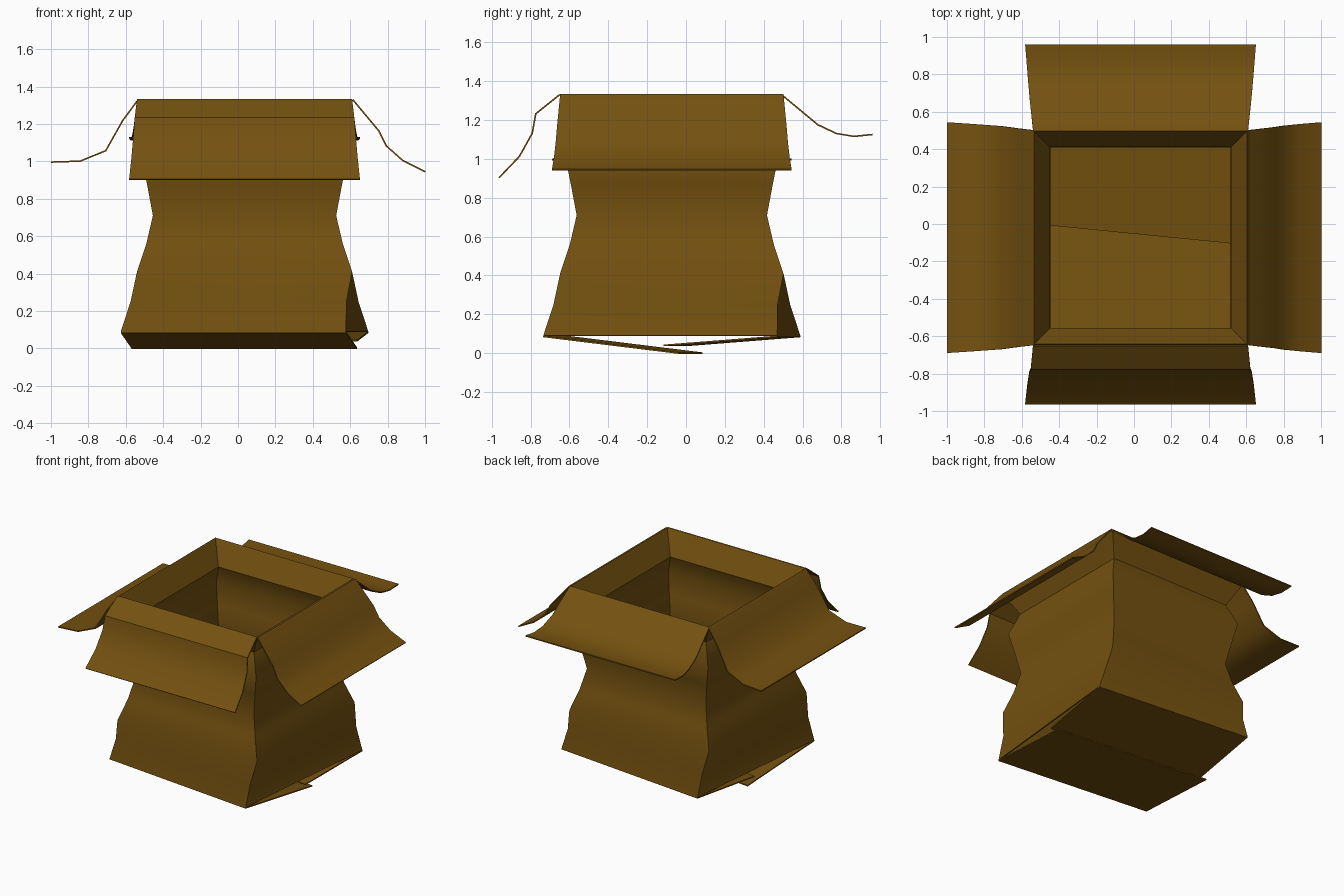
import bpy, bmesh, math
from mathutils import Vector

if "Cube" in bpy.data.objects:
    bpy.data.objects.remove(bpy.data.objects["Cube"])

CX, CY, T = 0.035, -0.073, 0.008   # box axis and card thickness

card = bpy.data.materials.new("brown cardboard")
card.diffuse_color = (0.175, 0.082, 0.005, 1)
card.use_nodes = True
card.node_tree.nodes["Principled BSDF"].inputs["Base Color"].default_value = card.diffuse_color


def sheet(name, rows, closed=False):
    """Loft rows of points into a thin cardboard sheet."""
    bm = bmesh.new()
    vs = [[bm.verts.new(p) for p in row] for row in rows]
    n = len(rows[0])
    for a, b in zip(vs, vs[1:]):
        for i in range(n if closed else n - 1):
            j = (i + 1) % n
            bm.faces.new((a[i], a[j], b[j], b[i]))
    bm.normal_update()
    bmesh.ops.solidify(bm, geom=bm.faces[:], thickness=T)
    bmesh.ops.recalc_face_normals(bm, faces=bm.faces[:])
    me = bpy.data.meshes.new(name)
    bm.to_mesh(me)
    bm.free()
    me.materials.append(card)
    ob = bpy.data.objects.new(name, me)
    bpy.context.collection.objects.link(ob)
    bpy.ops.object.select_all(action='DESELECT')
    ob.select_set(True)
    bpy.context.view_layer.objects.active = ob
    bpy.ops.object.shade_smooth_by_angle(angle=math.radians(40))
    return ob


def ring(half, z, twist):
    """Square ring: front left, front right, back right, back left."""
    c, s = math.cos(math.radians(-twist)), math.sin(math.radians(-twist))
    return [Vector((CX + half * (x * c - y * s), CY + half * (x * s + y * c), z))
            for x, y in ((-1, -1), (1, -1), (1, 1), (-1, 1))]


# Pinched body, twisted at the foot (half width, height, twist)
body = [(0.605, 0.09, 5.66), (0.578, 0.25, 3.2), (0.575, 0.41, 0), (0.525, 0.56, 0),
        (0.49, 0.71, 0), (0.52, 0.87, 0), (0.55, 1.02, 0), (0.493, 1.17, 0),
        (0.575, 1.328, 0)]
rings = [ring(*r) for r in body]
sheet("box_body", rings, closed=True)


# Four bent top flaps, flaring slightly towards the free edge
def top_flap(name, axis, profile):
    pts = [Vector(p) for p in profile]
    steps = [0.0]
    for a, b in zip(pts, pts[1:]):
        steps.append(steps[-1] + (b - a).length)
    mid = CY if axis == 'x' else CX
    rows = []
    for (o, z), d in zip(profile, steps):
        w = 0.575 + 0.042 * d / steps[-1]
        rows.append([(o, mid + k * w, z) if axis == 'x' else (mid + k * w, o, z)
                     for k in (-1, 1)])
    sheet(name, rows)


top_flap("front_flap", 'y', [(-0.648, 1.328), (-0.77, 1.23), (-0.788, 1.13), (-0.855, 1.01), (-0.96, 0.90)])
top_flap("back_flap", 'y', [(0.502, 1.328), (0.68, 1.18), (0.775, 1.135), (0.865, 1.12), (0.96, 1.13)])
top_flap("left_flap", 'x', [(-0.54, 1.328), (-0.62, 1.22), (-0.71, 1.06), (-0.845, 1.005), (-1.0, 1.0)])
top_flap("right_flap", 'x', [(0.61, 1.328), (0.75, 1.16), (0.79, 1.08), (0.88, 1.0), (1.0, 0.94)])

# Two overlapping bottom flaps hinged on the foot of the body
fl, fr, br, bl = rings[0]
sheet("front_bottom_flap", [[fl, fr], [p + Vector((0.06, 0.70, -0.086)) for p in (fl, fr)]])
sheet("back_bottom_flap", [[br, bl], [p + Vector((-0.06, -0.585, -0.046)) for p in (br, bl)]])
